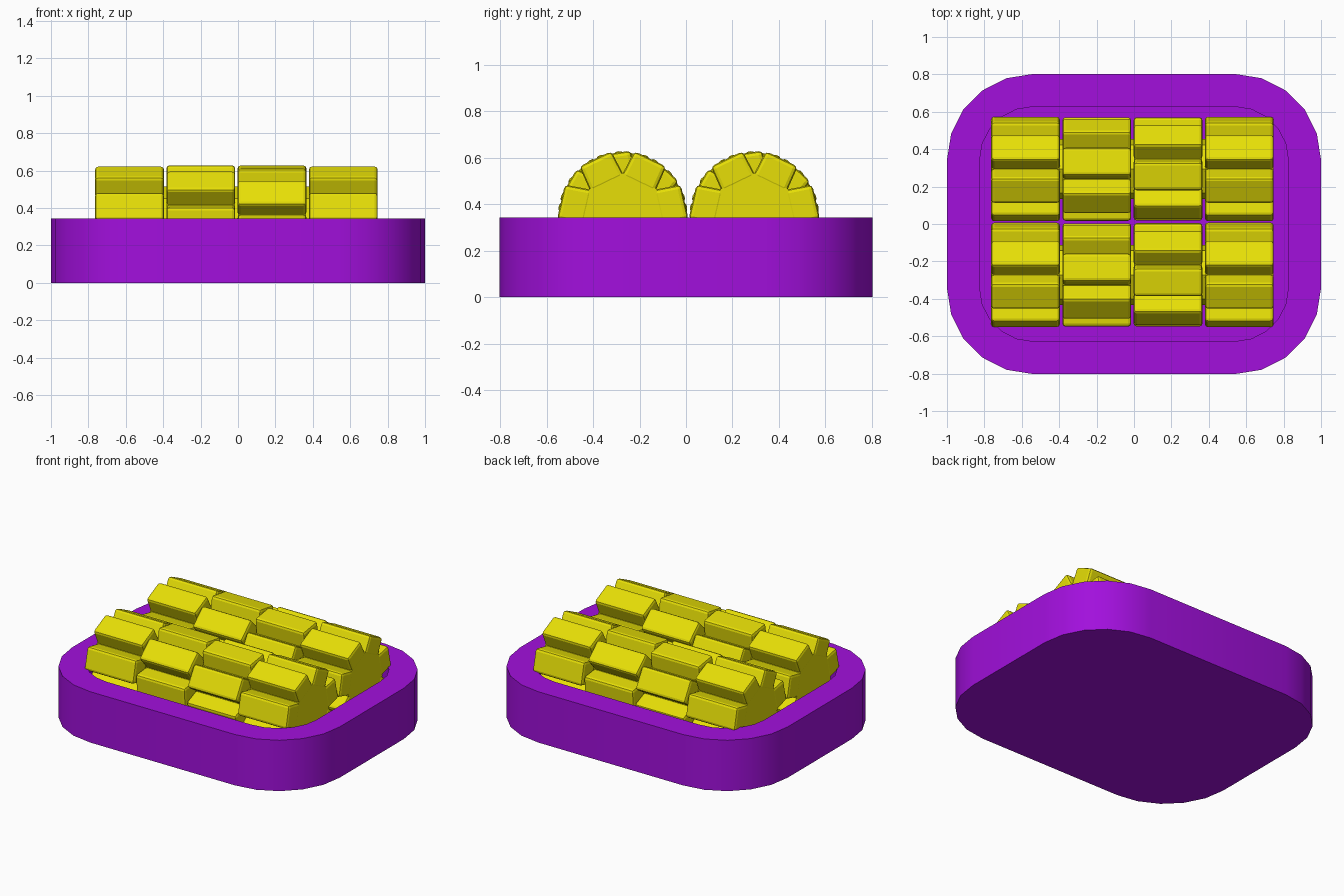
import bpy, bmesh
from math import sin, cos, pi, radians

if "Cube" in bpy.data.objects:
    bpy.data.objects.remove(bpy.data.objects["Cube"])


def material(name, color):
    m = bpy.data.materials.new(name)
    m.diffuse_color = color
    m.use_nodes = True
    m.node_tree.nodes["Principled BSDF"].inputs["Base Color"].default_value = m.diffuse_color
    return m


purple = material("purple", (0.36, 0.005, 0.72, 1))
yellow = material("yellow", (0.80, 0.74, 0.002, 1))


def finish(bm, name, mat):
    bmesh.ops.recalc_face_normals(bm, faces=bm.faces)
    mesh = bpy.data.meshes.new(name)
    bm.to_mesh(mesh)
    bm.free()
    ob = bpy.data.objects.new(name, mesh)
    bpy.context.collection.objects.link(ob)
    mesh.materials.append(mat)
    return ob


def loft(bm, loops):
    """Skin rings of points and cap both ends."""
    rings = [[bm.verts.new(p) for p in loop] for loop in loops]
    n = len(rings[0])
    for a, b in zip(rings, rings[1:]):
        for i in range(n):
            j = (i + 1) % n
            bm.faces.new((a[i], a[j], b[j], b[i]))
    bm.faces.new(rings[0])
    bm.faces.new(rings[-1])


def rounded(r, z, steps=5):
    """Rounded rectangle around fixed corner centres."""
    pts = []
    for q, (sx, sy) in enumerate([(1, 1), (-1, 1), (-1, -1), (1, -1)]):
        for k in range(steps + 1):
            a = pi / 2 * (q + k / steps)
            pts.append((sx * 0.54 + r * cos(a), sy * 0.342 + r * sin(a), z))
    return pts


# Hollow tray with a broad flat rim
HEIGHT, FLOOR = 0.343, 0.05
bm = bmesh.new()
loft(bm, [rounded(0.46, 0), rounded(0.46, HEIGHT),
          rounded(0.285, HEIGHT), rounded(0.285, FLOOR)])
tray = finish(bm, "tray", purple)
tray.select_set(True)
bpy.context.view_layer.objects.active = tray
bpy.ops.object.shade_smooth_by_angle(angle=radians(35))

# Rollers: four rings of seven ribs, each ring turned a third of the rib pitch
AXIS_Z, TEETH = 0.349, 7
PITCH = 2 * pi / TEETH


def prism(bm, profile, x0, x1, y):
    loft(bm, [[(x, y + u, AXIS_Z + v) for u, v in profile] for x in (x0, x1)])


def rib_profile(a):
    """Slightly tapered block standing on one side of the core."""
    c, s = cos(a), sin(a)
    block = [(0.15, -0.080), (0.273, -0.076), (0.273, 0.076), (0.15, 0.080)]
    return [(r * c - t * s, r * s + t * c) for r, t in block]


def core_profile(r, turn):
    return [(r * cos(turn + k * PITCH), r * sin(turn + k * PITCH))
            for k in range(TEETH)]


for side, y in (("front", -0.272), ("back", 0.294)):
    for i in range(4):
        x = -0.58 + i * 0.381
        turn = pi / 2 - PITCH / 2 + i * PITCH / 3
        # Chamfered ribs
        bm = bmesh.new()
        for k in range(TEETH):
            prism(bm, rib_profile(turn + k * PITCH), x - 0.184, x + 0.184, y)
        ribs = finish(bm, f"{side}_roller_ribs_{i + 1}", yellow)
        bevel = ribs.modifiers.new("chamfer", 'BEVEL')
        bevel.width = 0.017
        bevel.segments = 2
        bevel.limit_method = 'ANGLE'
        bevel.angle_limit = radians(40)
        # Seven-sided core under the ribs
        bm = bmesh.new()
        prism(bm, core_profile(0.186, turn + PITCH / 2),
              x - 0.182, x + 0.182, y)
        finish(bm, f"{side}_roller_core_{i + 1}", yellow)
    # Inner shaft joining the rings
    bm = bmesh.new()
    prism(bm, core_profile(0.165, pi / 2), -0.74, 0.725, y)
    finish(bm, f"{side}_roller_shaft", yellow)
